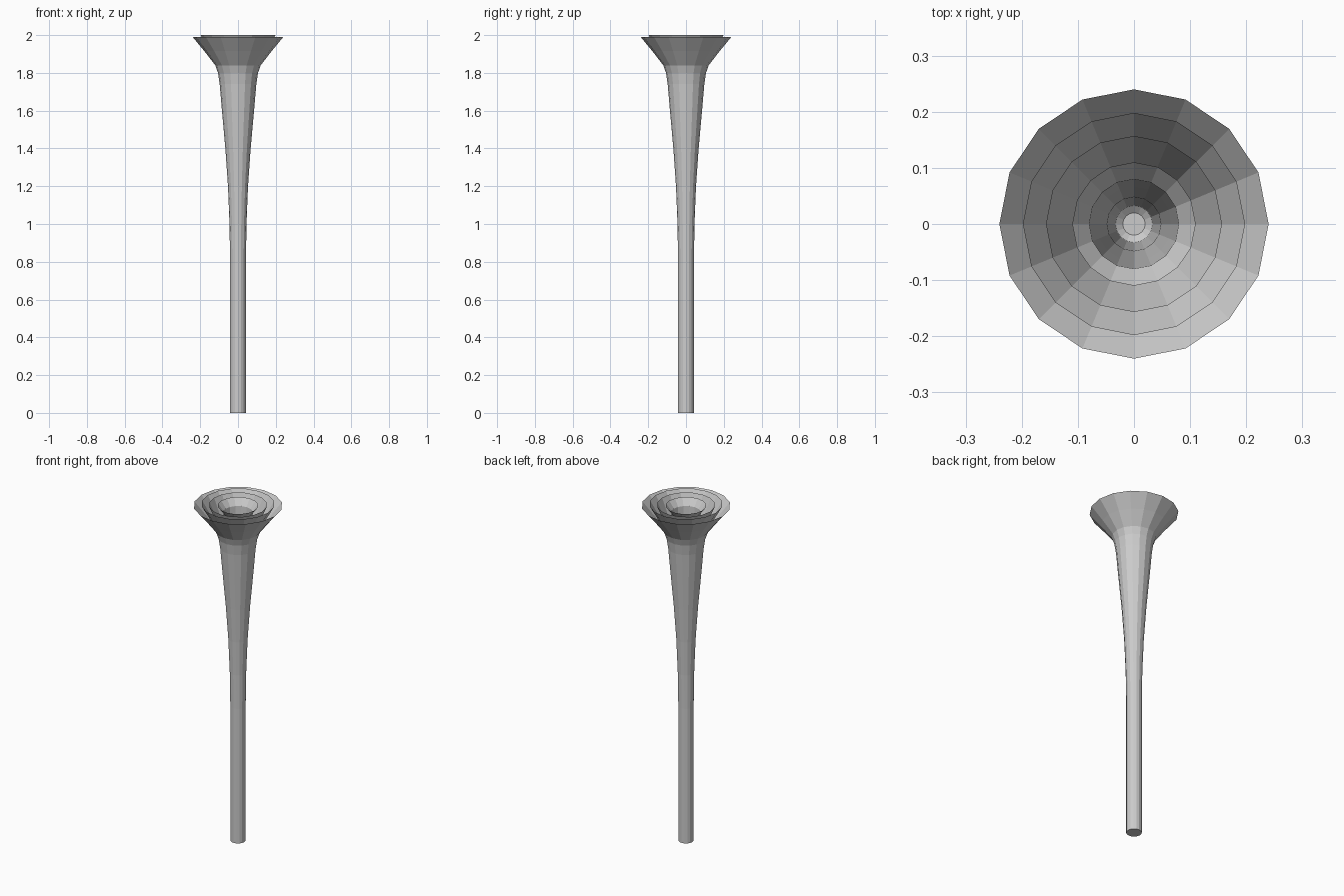
import bpy, bmesh
from math import cos, sin, pi

if "Cube" in bpy.data.objects:
    bpy.data.objects.remove(bpy.data.objects["Cube"])

SIDES = 16


def lathe(name, profile, cap=True):
    """Revolve (radius, height) points into a flat-faced open funnel."""
    bm = bmesh.new()
    rings = [[bm.verts.new((r * cos(2 * pi * i / SIDES), r * sin(2 * pi * i / SIDES), z))
              for i in range(SIDES)] for r, z in profile]
    for a, b in zip(rings, rings[1:]):
        for i in range(SIDES):
            j = (i + 1) % SIDES
            bm.faces.new((a[i], a[j], b[j], b[i]))
    if cap:
        bm.faces.new(rings[0][::-1])
    mesh = bpy.data.meshes.new(name)
    bm.to_mesh(mesh)
    bm.free()
    obj = bpy.data.objects.new(name, mesh)
    bpy.context.collection.objects.link(obj)
    return obj


# Outer stem with flared mouth
lathe("outer_horn", [(0.042, 0), (0.042, 0.8), (0.045, 1.0), (0.053, 1.2), (0.067, 1.4),
                     (0.085, 1.6), (0.097, 1.74), (0.106, 1.8), (0.12, 1.84),
                     (0.178, 1.915), (0.24, 1.99)])

# Nested funnels inside the mouth
lathe("second_funnel", [(0.039, 0.95), (0.061, 1.4), (0.088, 1.74), (0.107, 1.84),
                        (0.198, 2.0)], cap=False)
lathe("third_funnel", [(0.036, 0.95), (0.055, 1.4), (0.077, 1.74), (0.093, 1.84),
                       (0.157, 1.995)], cap=False)

# Innermost bore with a closed floor
lathe("inner_bore", [(0.02, 0.94), (0.033, 0.95), (0.048, 1.4), (0.067, 1.74),
                     (0.08, 1.95), (0.11, 1.99)])
